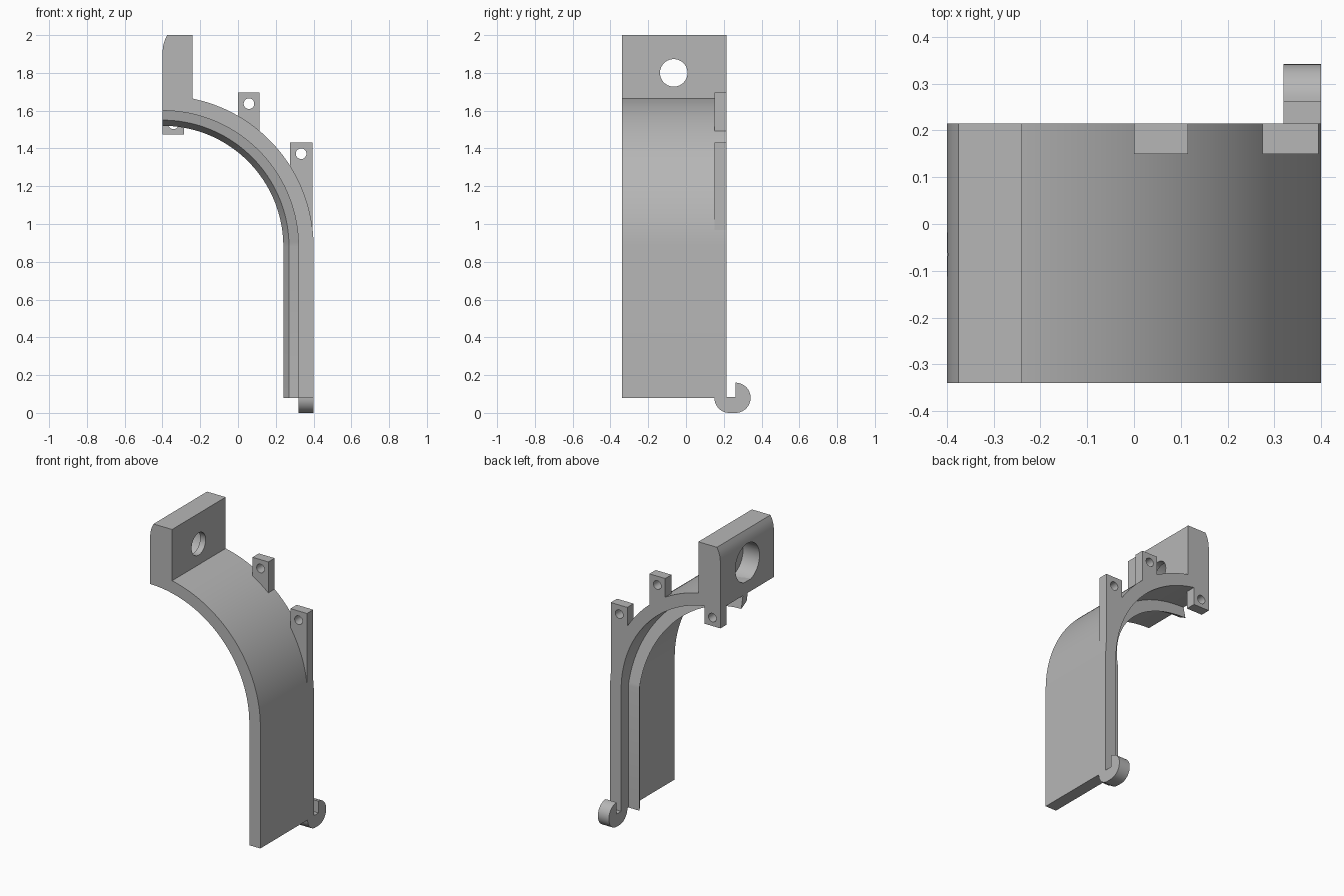
import bpy, bmesh, math
from mathutils import Vector

cube = bpy.data.objects.get("Cube")
if cube:
    bpy.data.objects.remove(cube, do_unlink=True)

grey = bpy.data.materials.new("plain_grey")
grey.use_nodes = True
GREY = (0.47, 0.47, 0.47, 1)
grey.diffuse_color = GREY
grey.node_tree.nodes["Principled BSDF"].inputs["Base Color"].default_value = GREY

# Main dimensions
FRONT, BACK = -0.34, 0.215
TAB_FRONT = 0.15
CX, CZ, BOTTOM = -0.4, 0.88, 0.08   # bend centre and lower edge
R_OUT, R_IN = 0.8, 0.72


def arc(cx, cy, r, a0, a1, n):
    """Points on an arc, angles in degrees."""
    angles = [math.radians(a0 + (a1 - a0) * i / n) for i in range(n + 1)]
    return [(cx + r * math.cos(a), cy + r * math.sin(a)) for a in angles]


def finish(name, bm):
    bmesh.ops.recalc_face_normals(bm, faces=bm.faces)
    mesh = bpy.data.meshes.new(name)
    bm.to_mesh(mesh)
    bm.free()
    mesh.materials.append(grey)
    obj = bpy.data.objects.new(name, mesh)
    bpy.context.collection.objects.link(obj)
    return obj


def activate(obj):
    bpy.ops.object.select_all(action='DESELECT')
    obj.select_set(True)
    bpy.context.view_layer.objects.active = obj


def smooth(obj):
    activate(obj)
    bpy.ops.object.shade_smooth_by_angle(angle=math.radians(25))


def prism(name, points, axis, lo, hi):
    """Extrude an outline: axis Y takes (x, z) points, axis X takes (y, z)."""
    bm = bmesh.new()
    place = (lambda a, b: (a, lo, b)) if axis == 'Y' else (lambda a, b: (lo, a, b))
    face = bm.faces.new([bm.verts.new(place(a, b)) for a, b in points])
    ext = bmesh.ops.extrude_face_region(bm, geom=[face])
    move = Vector((0, hi - lo, 0)) if axis == 'Y' else Vector((hi - lo, 0, 0))
    bmesh.ops.translate(bm, vec=move,
                        verts=[v for v in ext["geom"] if isinstance(v, bmesh.types.BMVert)])
    return finish(name, bm)


def drill(obj, axis, a, b, r, lo, hi):
    """Cut a round hole."""
    cutter = prism("hole_cutter", arc(a, b, r, 0, 360, 40)[:-1], axis, lo, hi)
    cutter.hide_render = True
    mod = obj.modifiers.new("hole", 'BOOLEAN')
    mod.operation = 'DIFFERENCE'
    mod.solver = 'EXACT'
    mod.object = cutter
    activate(obj)
    bpy.ops.object.modifier_apply(modifier=mod.name)
    bpy.data.objects.remove(cutter, do_unlink=True)


def path(r):
    """Straight wall that bends over to the top, at one radius."""
    return [(CX + r, BOTTOM)] + arc(CX, CZ, r, 0, 90, 48)


# Curved shell
smooth(prism("curved_shell", path(R_OUT) + path(R_IN)[::-1], 'Y', FRONT, BACK))


# Inner rib, drifting forward as it climbs the bend
def rib_y(z):
    return 0.14 - 0.22 * max(0, z - CZ)


section = [(R_IN + 0.01, 0), (0.64, 0), (0.67, -0.05), (R_IN + 0.01, -0.05)]
bm = bmesh.new()
rails = [[bm.verts.new((x, rib_y(z) + dy, z)) for x, z in path(r)] for r, dy in section]
for k, rail in enumerate(rails):
    other = rails[(k + 1) % len(rails)]
    for i in range(len(rail) - 1):
        bm.faces.new((rail[i], rail[i + 1], other[i + 1], other[i]))
for end in (0, -1):
    bm.faces.new([rail[end] for rail in rails])
smooth(finish("inner_rib", bm))

# Top mounting plate with rounded outer corner and counterbored hole
plate = prism("mounting_plate",
              [(-0.4, 1.6), (-0.24, 1.6), (-0.24, 2), (-0.375, 2),
               (-0.387, 1.975), (-0.396, 1.945), (-0.4, 1.91)],
              'Y', FRONT, BACK)
drill(plate, 'X', -0.065, 1.8, 0.073, -0.6, 0)
drill(plate, 'X', -0.065, 1.8, 0.125, -0.6, -0.28)
smooth(plate)

# Screw tabs along the back edge
tabs = {
    "upper_tab": ([(-0.4, 1.475), (-0.285, 1.475), (-0.285, 1.63), (-0.4, 1.63)], (-0.342, 1.53)),
    "middle_tab": ([(0, 1.52), (0.115, 1.45), (0.115, 1.695), (0, 1.695)], (0.058, 1.637)),
    "lower_tab": ([(0.275, 1.25), (0.34, 1.1), (0.395, 0.95), (0.395, 1.432), (0.275, 1.432)],
                  (0.334, 1.372)),
}
for name, (outline, hole) in tabs.items():
    tab = prism(name, outline, 'Y', TAB_FRONT, BACK)
    drill(tab, 'Y', hole[0], hole[1], 0.028, 0, 0.4)
    smooth(tab)

# Bottom hook with an open slot
hook = (arc(0.23, 0.08, 0.08, 180, 270, 12) + arc(0.262, 0.08, 0.08, 270, 450, 24)
        + [(0.262, 0.083), (BACK, 0.083), (BACK, 0.1), (TAB_FRONT, 0.1)])
smooth(prism("bottom_hook", hook, 'X', 0.32, 0.4))
